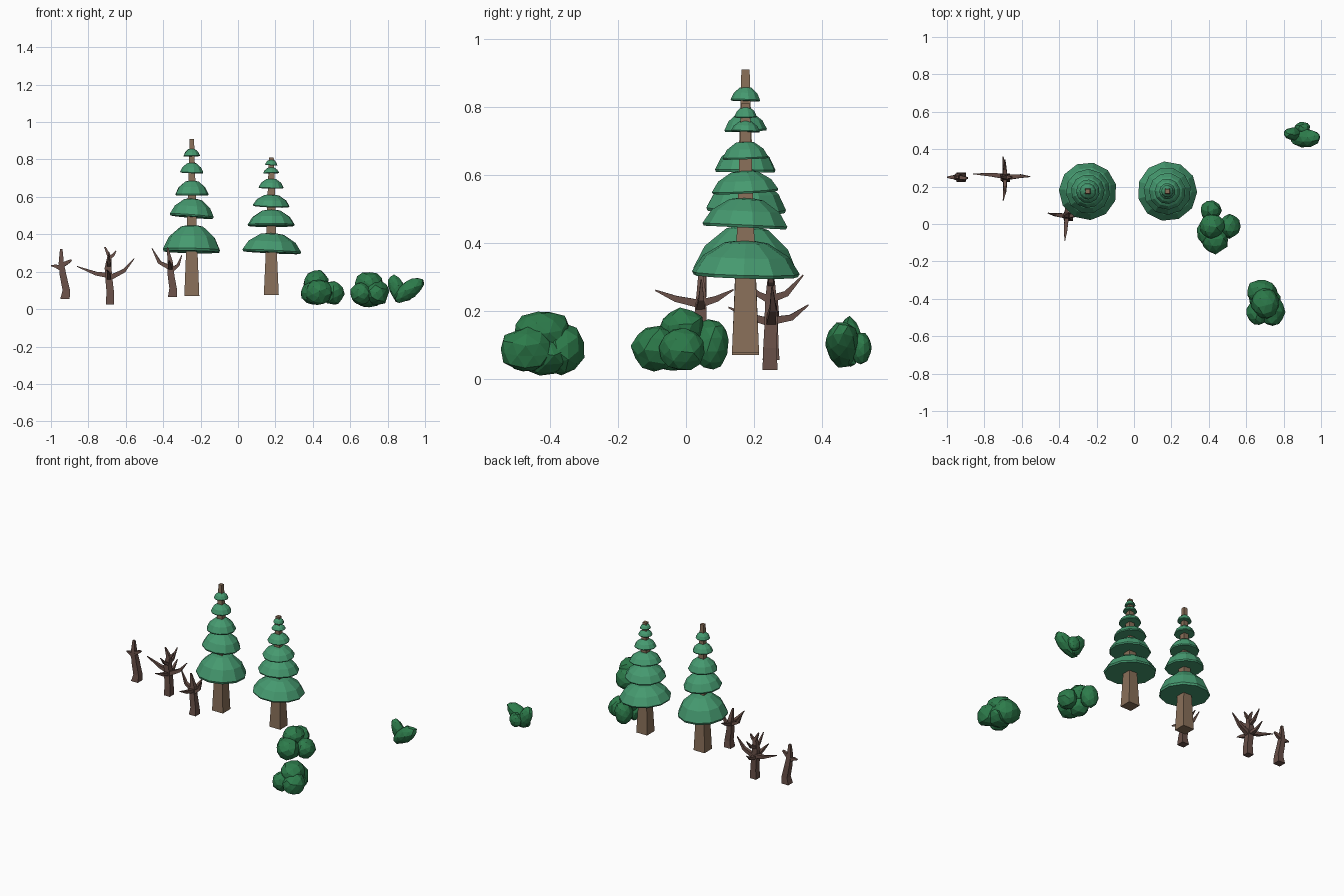
import bpy, bmesh, math, random
from mathutils import Vector, Matrix

random.seed(4)


def material(name, rgb):
    m = bpy.data.materials.new(name)
    m.diffuse_color = (*rgb, 1)
    return m


BARK = material("pine_bark", (0.25, 0.16, 0.10))
DEAD = material("dead_wood", (0.14, 0.08, 0.065))
PINE = material("pine_green", (0.06, 0.32, 0.16))
LEAF = material("bush_green", (0.026, 0.2, 0.07))


def finish(bm, name, mat):
    bmesh.ops.recalc_face_normals(bm, faces=bm.faces)
    mesh = bpy.data.meshes.new(name)
    bm.to_mesh(mesh)
    bm.free()
    mesh.materials.append(mat)
    ob = bpy.data.objects.new(name, mesh)
    bpy.context.collection.objects.link(ob)
    return ob


def skin(bm, rings):
    """Bridge rings of vertices and cap both ends."""
    for a, b in zip(rings, rings[1:]):
        n = len(a)
        for i in range(n):
            bm.faces.new((a[i], a[(i + 1) % n], b[(i + 1) % n], b[i]))
    bm.faces.new(rings[0])
    bm.faces.new(rings[-1])


def limb(bm, pts, upright=False):
    """Four-sided tapering tube through (x, y, z, half width) points."""
    pos = [Vector(p[:3]) for p in pts]
    d = (pos[-1] - pos[0]).normalized()
    u, v = Vector((1, 0, 0)), Vector((0, 1, 0))
    if not upright:
        ref = Vector((0, 0, 1)) if abs(d.z) < 0.9 else Vector((1, 0, 0))
        u = d.cross(ref).normalized()
        v = d.cross(u)
    rings = []
    for p, q in zip(pos, pts):
        r = q[3]
        rings.append([bm.verts.new(p + u * r * a + v * r * b)
                      for a, b in ((-1, -1), (1, -1), (1, 1), (-1, 1))])
    skin(bm, rings)


def pine(name, x, y, z0, z1, top_r, tiers):
    bm = bmesh.new()
    zm = z0 + 0.3 * (z1 - z0)
    limb(bm, [(x, y, z0, 0.04), (x, y, zm, 0.03), (x, y, z1, top_r)], True)
    finish(bm, name + "_trunk", BARK)
    bm = bmesh.new()
    for k, (za, zb, r, tilt) in enumerate(tiers):
        h = zb - za
        n = 11
        spin = random.uniform(0, 1)
        rot = (Matrix.Translation((x, y, za + 0.01)) @ Matrix.Rotation(tilt, 4, 'Y')
               @ Matrix.Rotation(random.uniform(-0.06, 0.06), 4, 'X'))
        rings = []
        # flat underside, drooping rim, rounded shoulder
        for f, g in ((0.97, -0.03), (1.0, 0.06), (0.80, 0.52), (0.40, 0.9), (0.1, 0.97)):
            rings.append([bm.verts.new(rot @ Vector((
                r * f * math.cos(spin + math.tau * i / n),
                r * f * math.sin(spin + math.tau * i / n), h * g)))
                for i in range(n)])
        skin(bm, rings)
    finish(bm, name + "_foliage", PINE)


# Pines: tiers are (bottom, top, radius, tilt)
pine("tall_pine", -0.247, 0.175, 0.07, 0.91, 0.012, [
    (0.30, 0.445, 0.155, 0.02), (0.485, 0.585, 0.119, 0.08), (0.60, 0.68, 0.09, 0.0),
    (0.72, 0.775, 0.063, 0.03), (0.808, 0.85, 0.044, -0.03)])
pine("short_pine", 0.178, 0.175, 0.075, 0.81, 0.013, [
    (0.295, 0.40, 0.16, 0.05), (0.437, 0.525, 0.127, 0.0), (0.54, 0.605, 0.099, 0.04),
    (0.638, 0.69, 0.068, 0.02), (0.717, 0.75, 0.043, -0.03), (0.76, 0.792, 0.033, 0.08)])


def dead_tree(name, trunk, branches):
    bm = bmesh.new()
    limb(bm, trunk, True)
    for b in branches:
        limb(bm, b)
    finish(bm, name, DEAD)


# Bare dead trees: crooked trunk, then branches
dead_tree("small_dead_tree", [
    (-0.925, 0.25, 0.055, 0.025), (-0.918, 0.252, 0.10, 0.02), (-0.935, 0.252, 0.18, 0.018),
    (-0.945, 0.25, 0.245, 0.014), (-0.945, 0.25, 0.32, 0.007)], [
    [(-0.94, 0.25, 0.215, 0.014), (-0.975, 0.25, 0.23, 0.009), (-1.0, 0.25, 0.232, 0.003)],
    [(-0.94, 0.25, 0.235, 0.013), (-0.915, 0.247, 0.248, 0.010), (-0.89, 0.245, 0.262, 0.005)]])
dead_tree("large_dead_tree", [
    (-0.685, 0.247, 0.025, 0.022), (-0.683, 0.247, 0.09, 0.02), (-0.69, 0.25, 0.16, 0.019),
    (-0.695, 0.25, 0.22, 0.018), (-0.687, 0.25, 0.28, 0.012), (-0.712, 0.25, 0.333, 0.004)], [
    [(-0.69, 0.255, 0.18, 0.014), (-0.76, 0.263, 0.19, 0.010), (-0.86, 0.268, 0.228, 0.002)],
    [(-0.68, 0.25, 0.17, 0.014), (-0.61, 0.256, 0.205, 0.010), (-0.555, 0.253, 0.27, 0.002)],
    [(-0.69, 0.25, 0.275, 0.010), (-0.668, 0.25, 0.288, 0.008), (-0.652, 0.25, 0.312, 0.003)],
    [(-0.69, 0.25, 0.165, 0.012), (-0.69, 0.18, 0.185, 0.009), (-0.70, 0.125, 0.21, 0.002)],
    [(-0.69, 0.25, 0.17, 0.012), (-0.695, 0.31, 0.18, 0.009), (-0.70, 0.36, 0.217, 0.002)],
    [(-0.69, 0.25, 0.235, 0.012), (-0.69, 0.295, 0.25, 0.009), (-0.69, 0.345, 0.305, 0.002)],
    [(-0.69, 0.25, 0.23, 0.012), (-0.69, 0.21, 0.25, 0.008), (-0.69, 0.165, 0.30, 0.002)]])
dead_tree("leaning_dead_tree", [
    (-0.35, 0.04, 0.065, 0.025), (-0.347, 0.04, 0.11, 0.02), (-0.358, 0.042, 0.18, 0.018),
    (-0.362, 0.045, 0.25, 0.014), (-0.377, 0.042, 0.33, 0.004)], [
    [(-0.36, 0.042, 0.22, 0.013), (-0.42, 0.05, 0.25, 0.009), (-0.46, 0.058, 0.325, 0.002)],
    [(-0.355, 0.042, 0.21, 0.013), (-0.32, 0.045, 0.235, 0.008), (-0.30, 0.045, 0.29, 0.002)],
    [(-0.36, 0.04, 0.22, 0.012), (-0.365, -0.03, 0.235, 0.009), (-0.37, -0.09, 0.26, 0.002)],
    [(-0.36, 0.04, 0.22, 0.012), (-0.36, 0.09, 0.235, 0.009), (-0.36, 0.14, 0.262, 0.002)]])


def bush(name, blobs):
    """Faceted lumps: (centre, radii, tilt about y)."""
    bm = bmesh.new()
    for c, r, tilt in blobs:
        mat = (Matrix.Translation(c) @ Matrix.Rotation(tilt, 4, 'Y')
               @ Matrix.Diagonal((*r, 1))
               @ Matrix.Rotation(random.uniform(0, 6), 4, Vector((0.3, 0.5, 0.8))))
        made = bmesh.ops.create_icosphere(bm, subdivisions=2, radius=1.0)
        for v in made["verts"]:
            v.co = mat @ (v.co * random.uniform(0.93, 1.06))
    finish(bm, name, LEAF)


# Bushes
bush("middle_bush", [
    ((0.41, 0.073, 0.10), (0.058, 0.055, 0.075), 0),
    ((0.417, -0.01, 0.147), (0.068, 0.068, 0.063), 0),
    ((0.43, -0.087, 0.09), (0.073, 0.073, 0.07), 0),
    ((0.51, -0.012, 0.085), (0.058, 0.065, 0.064), 0),
    ((0.405, -0.04, 0.085), (0.068, 0.08, 0.066), 0)])
bush("front_bush", [
    ((0.685, -0.365, 0.088), (0.085, 0.07, 0.075), 0),
    ((0.70, -0.42, 0.137), (0.075, 0.085, 0.066), 0),
    ((0.743, -0.468, 0.085), (0.064, 0.08, 0.067), 0),
    ((0.66, -0.475, 0.082), (0.06, 0.065, 0.062), 0),
    ((0.70, -0.415, 0.072), (0.085, 0.08, 0.063), 0)])
bush("back_bush", [
    ((0.915, 0.46, 0.103), (0.095, 0.05, 0.048), -0.65),
    ((0.85, 0.482, 0.108), (0.042, 0.036, 0.078), -0.4),
    ((0.90, 0.515, 0.09), (0.042, 0.032, 0.048), 0)])
